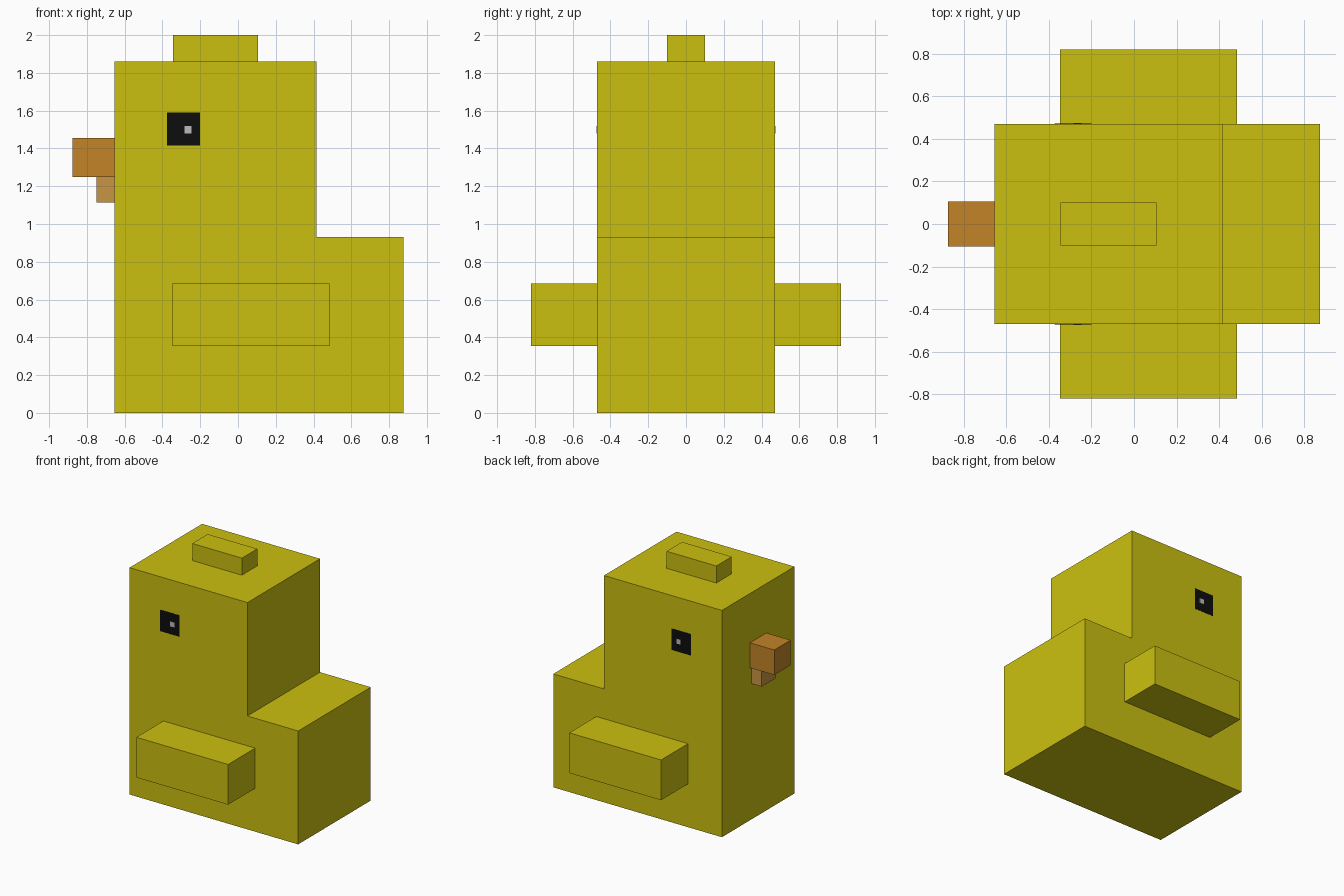
import bpy, bmesh

if "Cube" in bpy.data.objects:
    bpy.data.objects.remove(bpy.data.objects["Cube"])


def material(name, rgb):
    m = bpy.data.materials.new(name)
    m.diffuse_color = (*rgb, 1)
    m.use_nodes = True
    m.node_tree.nodes["Principled BSDF"].inputs["Base Color"].default_value = m.diffuse_color
    return m


yellow = material("yellow", (0.60, 0.53, 0.005))
orange = material("orange", (0.54, 0.23, 0.02))
pale_orange = material("pale_orange", (0.58, 0.30, 0.06))
black = material("black", (0.004, 0.004, 0.004))
glint = material("glint", (0.5, 0.5, 0.5))


def prism(name, profile, y0, y1, mat):
    """Extrude an xz profile from y0 to y1."""
    bm = bmesh.new()
    face = bm.faces.new([bm.verts.new((x, y0, z)) for x, z in profile])
    ext = bmesh.ops.extrude_face_region(bm, geom=[face])["geom"]
    verts = [g for g in ext if isinstance(g, bmesh.types.BMVert)]
    bmesh.ops.translate(bm, verts=verts, vec=(0, y1 - y0, 0))
    bmesh.ops.recalc_face_normals(bm, faces=bm.faces)
    mesh = bpy.data.meshes.new(name)
    bm.to_mesh(mesh)
    bm.free()
    mesh.materials.append(mat)
    obj = bpy.data.objects.new(name, mesh)
    bpy.context.collection.objects.link(obj)
    return obj


def box(name, x, y, z, mat):
    profile = [(x[0], z[0]), (x[1], z[0]), (x[1], z[1]), (x[0], z[1])]
    return prism(name, profile, y[0], y[1], mat)


# Body and head as one stepped profile
HALF = 0.47
prism("body", [(-0.655, 0), (0.875, 0), (0.875, 0.93), (0.415, 0.93),
               (0.415, 1.86), (-0.655, 1.86)], -HALF, HALF, yellow)

# Crest on top of the head
box("crest", (-0.345, 0.105), (-0.1, 0.1), (1.86, 2.0), yellow)

# Beak
box("upper_beak", (-0.875, -0.655), (-0.106, 0.106), (1.25, 1.455), orange)
box("lower_beak", (-0.75, -0.655), (-0.09, 0.09), (1.115, 1.25), pale_orange)

# Wings and eyes on both sides
for side, s in (("front", -1), ("back", 1)):
    def span(a, b):
        return sorted((s * a, s * b))
    box(side + "_wing", (-0.348, 0.485), span(HALF, 0.82), (0.355, 0.685), yellow)
    box(side + "_eye", (-0.375, -0.2), span(HALF, HALF + 0.002), (1.415, 1.59), black)
    box(side + "_eye_glint", (-0.284, -0.246), span(HALF + 0.002, HALF + 0.004),
        (1.48, 1.52), glint)
